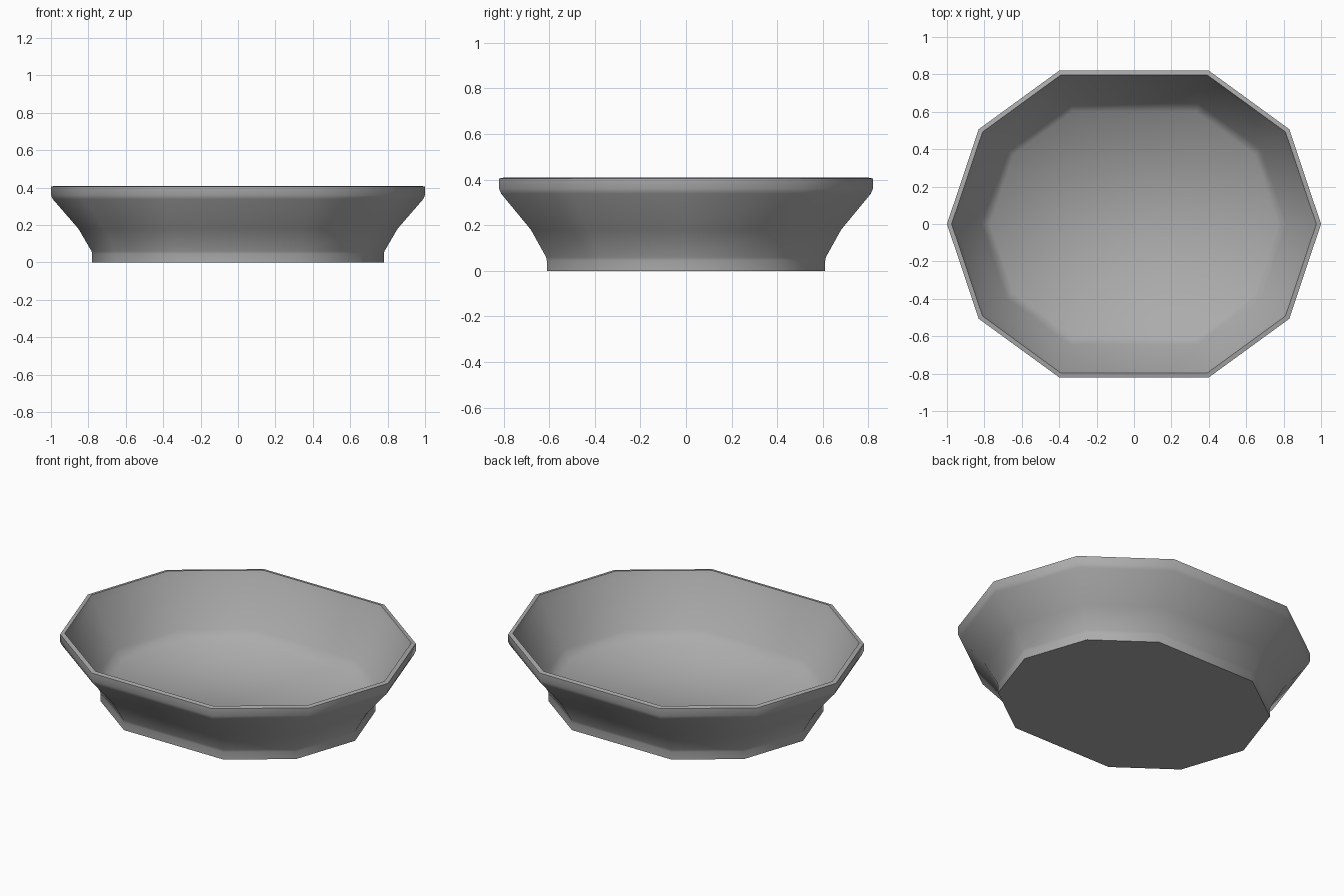
import bpy, bmesh, math

if "Cube" in bpy.data.objects:
    bpy.data.objects.remove(bpy.data.objects["Cube"])

# One quarter of the ten-sided rim outline, mirrored into a full loop
quarter = [(1.0, 0.0), (0.83, 0.507), (0.40, 0.82)]
half = quarter + [(-x, y) for x, y in reversed(quarter)]
outline = half + [(x, -y) for x, y in reversed(half[1:-1])]

# Wall profile as (inset from rim, height): foot, flare, lip, inside wall, floor
profile = [(0.22, 0.0), (0.22, 0.045), (0.217, 0.06), (0.147, 0.18), (0.01, 0.338),
           (0.0, 0.36), (0.0, 0.405), (0.025, 0.41),
           (0.042, 0.37), (0.185, 0.125), (0.23, 0.07)]

bm = bmesh.new()
n = len(outline)
rings = []
for inset, z in profile:
    rings.append([bm.verts.new((x - inset * math.cos(math.tau * i / n),
                                y - inset * math.sin(math.tau * i / n), z))
                  for i, (x, y) in enumerate(outline)])

# Walls between neighbouring rings
for a, b in zip(rings, rings[1:]):
    for i in range(n):
        j = (i + 1) % n
        bm.faces.new((a[i], a[j], b[j], b[i]))

# Underside and inside floor
bm.faces.new(rings[0][::-1])
bm.faces.new(rings[-1])
bmesh.ops.recalc_face_normals(bm, faces=bm.faces)

mesh = bpy.data.meshes.new("bowl")
bm.to_mesh(mesh)
bm.free()
bowl = bpy.data.objects.new("bowl", mesh)
bpy.context.collection.objects.link(bowl)

# Slightly darker grey than the default
grey = bpy.data.materials.new("grey")
grey.diffuse_color = (0.41, 0.41, 0.41, 1)
grey.use_nodes = True
grey.node_tree.nodes["Principled BSDF"].inputs["Base Color"].default_value = grey.diffuse_color
mesh.materials.append(grey)

bpy.context.view_layer.objects.active = bowl
bowl.select_set(True)
bpy.ops.object.shade_smooth_by_angle(angle=math.radians(66))
